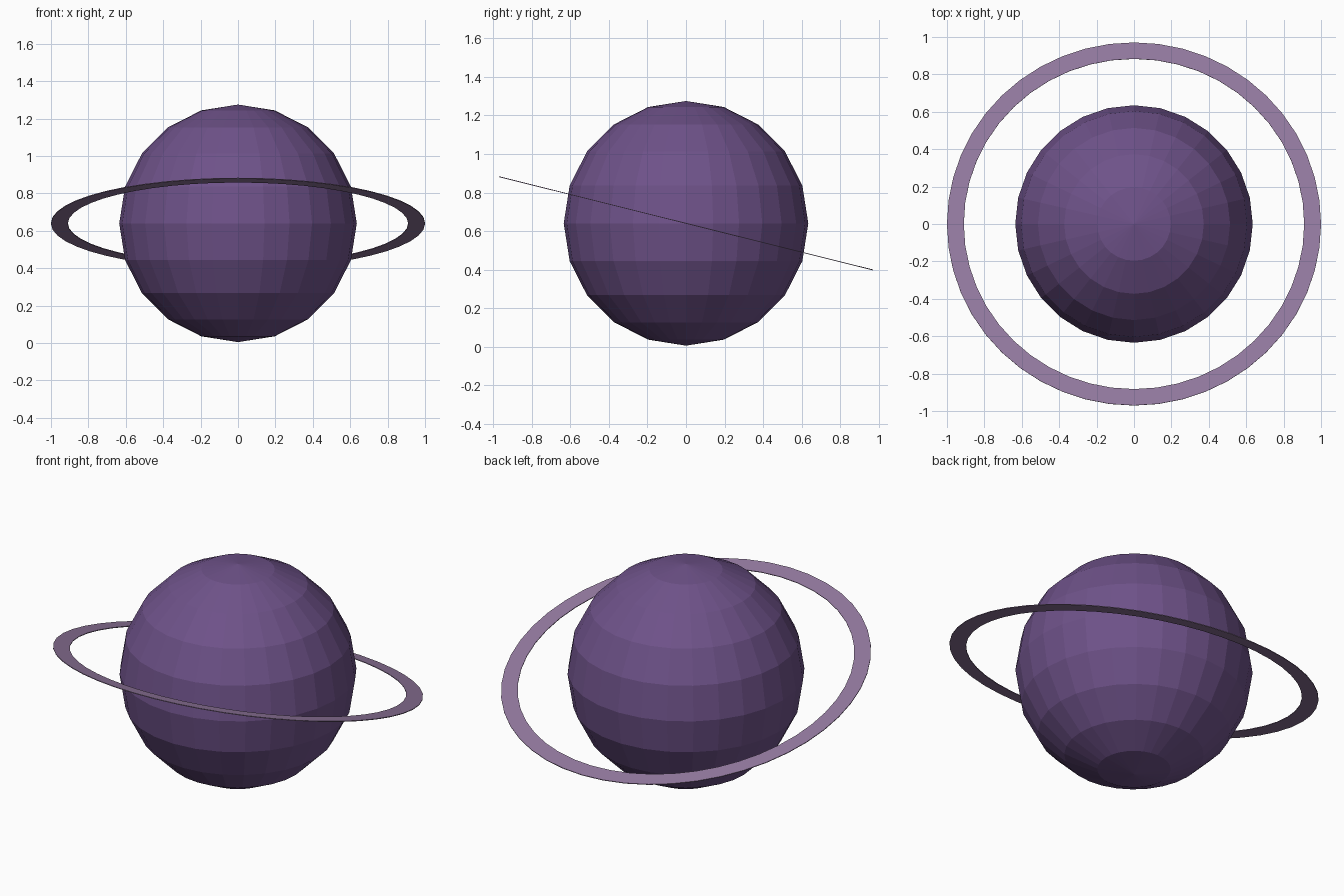
import bpy, bmesh, math
from mathutils import Matrix

if "Cube" in bpy.data.objects:
    bpy.data.objects.remove(bpy.data.objects["Cube"])

R, CZ = 0.635, 0.64          # planet radius and centre height
TILT = math.radians(-14)     # ring rises toward the front


def material(name, rgb):
    m = bpy.data.materials.new(name)
    m.diffuse_color = (*rgb, 1)
    m.use_nodes = True
    m.node_tree.nodes["Principled BSDF"].inputs["Base Color"].default_value = m.diffuse_color
    return m


def add_object(name, bm, mat):
    bmesh.ops.recalc_face_normals(bm, faces=bm.faces)
    me = bpy.data.meshes.new(name)
    bm.to_mesh(me)
    bm.free()
    me.materials.append(mat)
    ob = bpy.data.objects.new(name, me)
    bpy.context.collection.objects.link(ob)
    ob.location.z = CZ
    return ob


# Faceted planet
bm = bmesh.new()
bmesh.ops.create_uvsphere(bm, u_segments=28, v_segments=10, radius=R)
add_object("planet", bm, material("deep purple", (0.156, 0.084, 0.25)))

# Thin flat ring, spun from a small rectangular section
bm = bmesh.new()
N, T = 48, 0.002
loops = []
for i in range(N):
    a = 2 * math.pi * i / N
    loops.append([bm.verts.new((r * math.cos(a), r * math.sin(a), z))
                  for r, z in ((0.91, -T), (1.0, -T), (1.0, T), (0.91, T))])
for i in range(N):
    p, q = loops[i], loops[(i + 1) % N]
    for k in range(4):
        j = (k + 1) % 4
        bm.faces.new((p[k], p[j], q[j], q[k]))
bmesh.ops.transform(bm, matrix=Matrix.Rotation(TILT, 4, 'X'), verts=bm.verts)
add_object("ring", bm, material("pale mauve", (0.296, 0.195, 0.352)))
